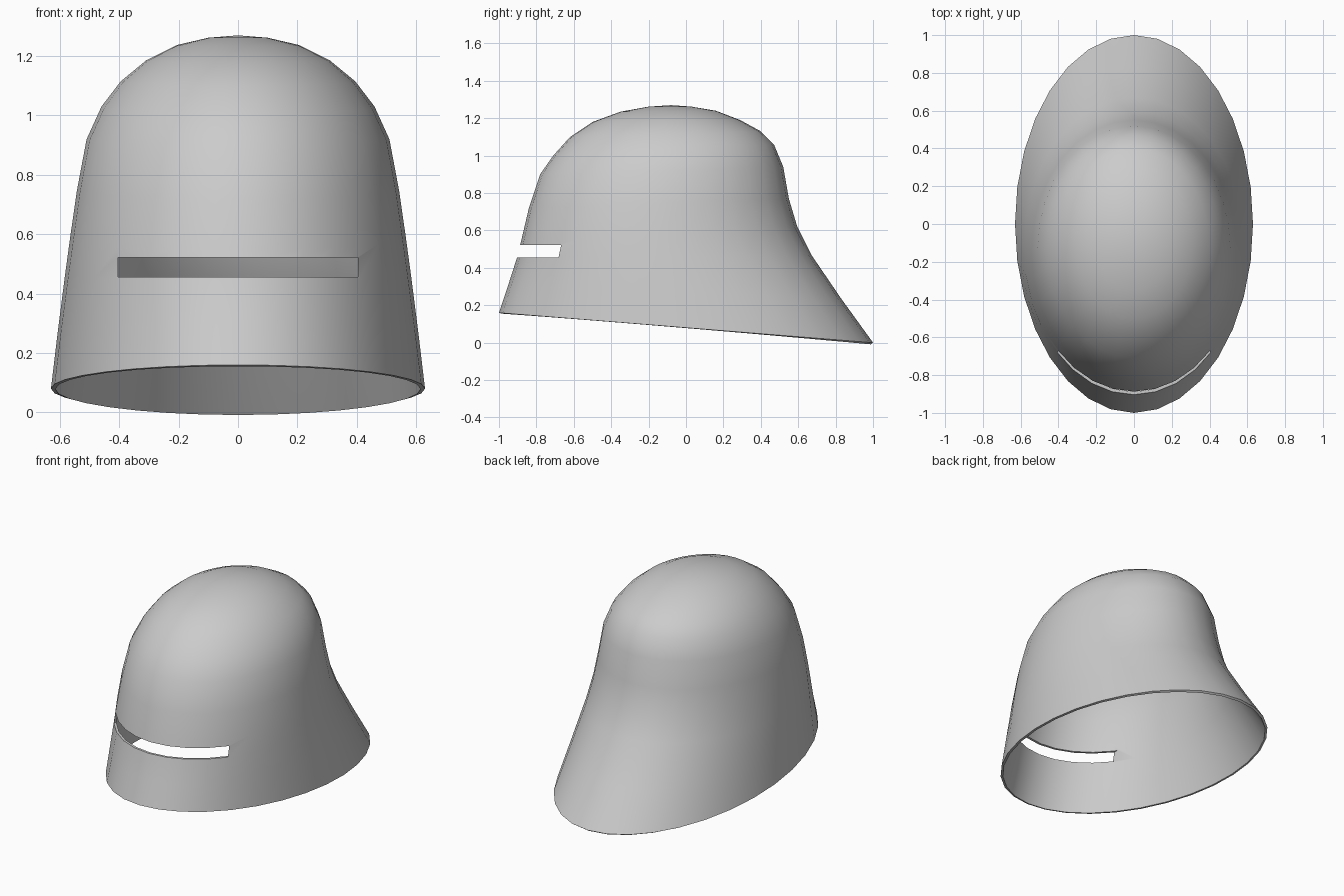
import bpy, bmesh, math

if "Cube" in bpy.data.objects:
    bpy.data.objects.remove(bpy.data.objects["Cube"])

SIDES = 32
# Tilted elliptical rings: front y, front z, back y, back z, half width
RINGS = [
    (-1.00, 0.16, 1.00, 0.00, 0.63),
    (-0.95, 0.31, 0.83, 0.235, 0.607),
    (-0.905, 0.45, 0.67, 0.47, 0.583),
    (-0.88, 0.55, 0.595, 0.62, 0.566),
    (-0.84, 0.72, 0.55, 0.77, 0.543),
    (-0.78, 0.90, 0.52, 0.94, 0.51),
    (-0.71, 1.00, 0.47, 1.06, 0.46),
    (-0.62, 1.10, 0.40, 1.13, 0.395),
    (-0.50, 1.18, 0.29, 1.19, 0.31),
    (-0.35, 1.235, 0.16, 1.24, 0.205),
    (-0.20, 1.262, 0.03, 1.262, 0.10),
]

# Helmet shell lofted through the rings
bm = bmesh.new()
loops = []
for yf, zf, yb, zb, w in RINGS:
    loop = []
    for i in range(SIDES):
        a = 2 * math.pi * i / SIDES
        t = (1 + math.sin(a)) / 2
        loop.append(bm.verts.new((w * math.cos(a), yf + (yb - yf) * t, zf + (zb - zf) * t)))
    loops.append(loop)
for lo, hi in zip(loops, loops[1:]):
    for i in range(SIDES):
        j = (i + 1) % SIDES
        bm.faces.new((lo[i], lo[j], hi[j], hi[i]))
apex = bm.verts.new((0, -0.08, 1.27))
for i in range(SIDES):
    bm.faces.new((loops[-1][i], loops[-1][(i + 1) % SIDES], apex))
mesh = bpy.data.meshes.new("helmet_shell")
bm.to_mesh(mesh)
bm.free()
helmet = bpy.data.objects.new("helmet_shell", mesh)
bpy.context.collection.objects.link(helmet)

# Eye slit cutter
bpy.ops.mesh.primitive_cube_add(size=1, location=(0, -0.8, 0.489))
cutter = bpy.context.object
cutter.name = "eye_slit_cutter"
cutter.scale = (0.81, 0.9, 0.066)
cutter.hide_render = True

# Thin wall, then the slit
solid = helmet.modifiers.new("wall", 'SOLIDIFY')
solid.thickness = 0.015
solid.offset = -1
cut = helmet.modifiers.new("eye_slit", 'BOOLEAN')
cut.object = cutter
cut.operation = 'DIFFERENCE'
cut.solver = 'EXACT'

bpy.ops.object.select_all(action='DESELECT')
helmet.select_set(True)
bpy.context.view_layer.objects.active = helmet
for name in ("wall", "eye_slit"):
    bpy.ops.object.modifier_apply(modifier=name)
bpy.data.objects.remove(cutter)
bpy.ops.object.shade_smooth_by_angle(angle=math.radians(40))
